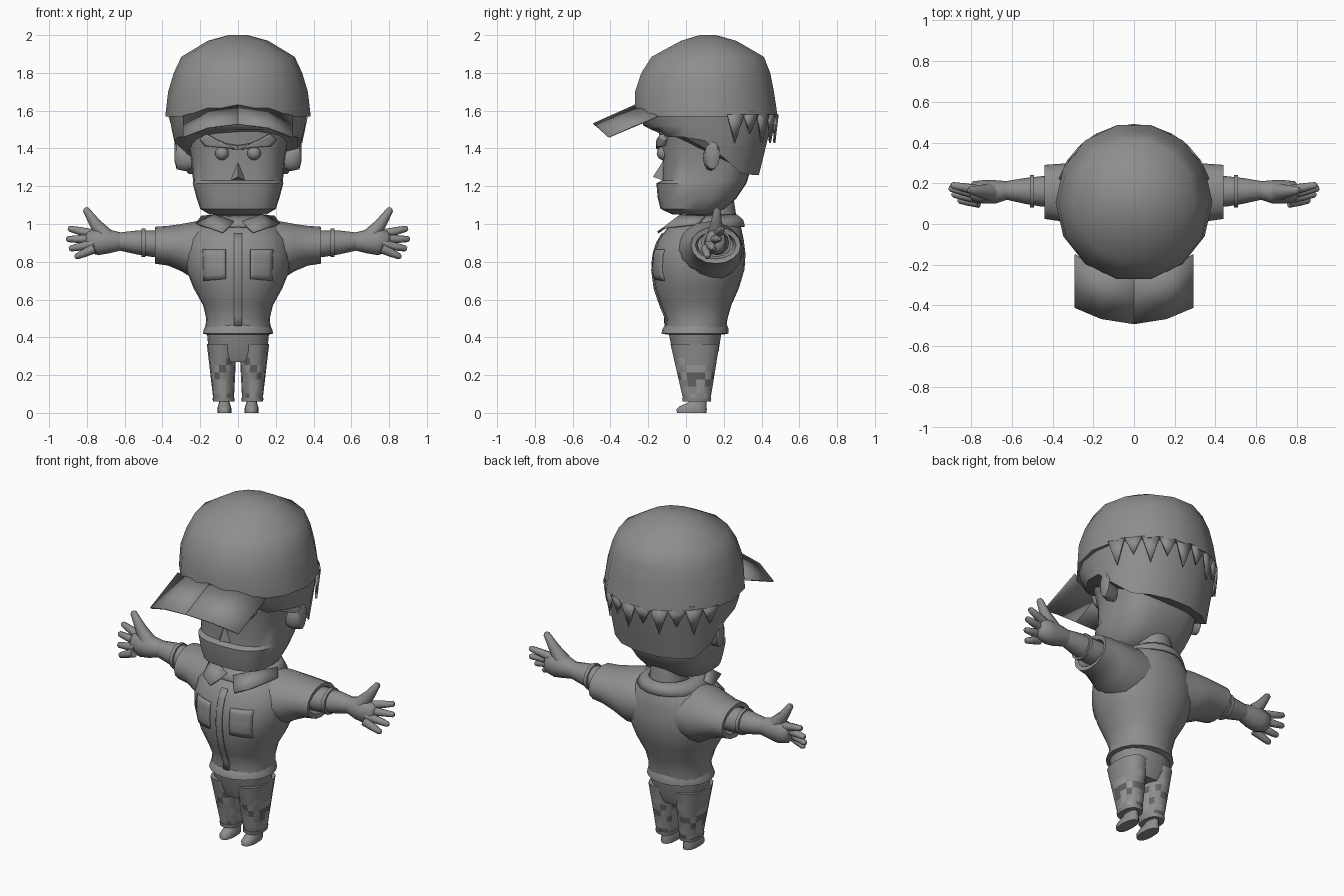
import bpy, bmesh, math, random
from mathutils import Vector
from mathutils.bvhtree import BVHTree

random.seed(4)
cube = bpy.data.objects.get("Cube")
if cube:
    bpy.data.objects.remove(cube, do_unlink=True)


def material(name, value):
    mat = bpy.data.materials.new(name)
    mat.use_nodes = True
    colour = (value, value, value, 1)
    mat.diffuse_color = colour
    mat.node_tree.nodes["Principled BSDF"].inputs["Base Color"].default_value = colour
    return mat


grey = material("plain grey", 0.27)
light = material("light grey patch", 0.33)
dark = material("dark grey patch", 0.13)


def finish(name, bm, mirror=False, angle=50, thick=0):
    """Turn a bmesh into a shaded object, optionally mirrored or thickened."""
    bmesh.ops.recalc_face_normals(bm, faces=bm.faces)
    mesh = bpy.data.meshes.new(name)
    bm.to_mesh(mesh)
    bm.free()
    obj = bpy.data.objects.new(name, mesh)
    bpy.context.collection.objects.link(obj)
    mesh.materials.append(grey)
    bpy.ops.object.select_all(action="DESELECT")
    obj.select_set(True)
    bpy.context.view_layer.objects.active = obj
    bpy.ops.object.shade_smooth_by_angle(angle=math.radians(angle))
    if thick:
        mod = obj.modifiers.new("thickness", "SOLIDIFY")
        mod.thickness = thick
        mod.offset = 0
    if mirror:
        obj.modifiers.new("mirror", "MIRROR").use_clip = False
    return obj


def skin(bm, rings, closed=True, caps=(True, True)):
    """Join successive rows of points with quads."""
    rows = [[bm.verts.new(p) for p in ring] for ring in rings]
    for low, high in zip(rows, rows[1:]):
        n = len(low)
        for i in range(n if closed else n - 1):
            j = (i + 1) % n
            bm.faces.new((low[i], low[j], high[j], high[i]))
    for cap, row in zip(caps, (rows[0], rows[-1])):
        if cap and closed:
            bm.faces.new(row)
    return rows


def oval(a0, a1, b0, b1, sides, power):
    """Superellipse points inside the given extents."""
    for i in range(sides):
        t = math.tau * i / sides
        c, s = math.cos(t), math.sin(t)
        u = math.copysign(abs(c) ** (2 / power), c)
        v = math.copysign(abs(s) ** (2 / power), s)
        yield (a0 + a1 + u * (a1 - a0)) / 2, (b0 + b1 + v * (b1 - b0)) / 2


def loft(name, rings, axis="z", sides=16, power=2, shape=None, caps=(True, True), **opts):
    """Rings are (position, low, high, low, high) on the other two axes."""
    bm = bmesh.new()
    points = []
    for pos, *ext in rings:
        ring = oval(*ext, sides, power)
        points.append([(a, b, pos) if axis == "z" else (pos, a, b) for a, b in ring])
    rows = skin(bm, points, caps=caps)
    if shape:
        shape(rows)
    return finish(name, bm, **opts)


def upright(rows):
    """Centred rings from (height, half width, front, back)."""
    return [(z, -w, w, front, back) for z, w, front, back in rows]


def tube(name, points, radii, sides=8):
    """Mirrored limb-like tube that narrows to a rounded tip."""
    bm = bmesh.new()
    points = [Vector(p) for p in points]
    along = (points[-1] - points[0]).normalized()
    points.append(points[-1] + along * radii[-1] * 0.6)
    side = along.cross(Vector((0, 1, 0))).normalized()
    up = along.cross(side)
    rings = []
    for p, r in zip(points, [*radii, radii[-1] * 0.5]):
        angles = [math.tau * i / sides for i in range(sides)]
        rings.append([p + r * (math.cos(t) * side + math.sin(t) * up) for t in angles])
    skin(bm, rings)
    return finish(name, bm, mirror=True)


def plate(name, target, outline, steps=6, lift=0.003, thick=0.008, mirror=True):
    """Thin plate laid on the front of target; outline is its four corners in x, z."""
    tree = BVHTree.FromPolygons([v.co for v in target.data.vertices],
                                [p.vertices for p in target.data.polygons])
    a, b, c, d = (Vector(p) for p in outline)
    bm = bmesh.new()
    rows = []
    for i in range(steps + 1):
        row = []
        for j in range(steps + 1):
            p = a.lerp(b, i / steps).lerp(d.lerp(c, i / steps), j / steps)
            hit = tree.ray_cast(Vector((p.x, -1, p.y)), Vector((0, 1, 0)))[0]
            row.append((p.x, (hit.y if hit else 0) - lift, p.y))
        rows.append(row)
    skin(bm, rows, closed=False)
    return finish(name, bm, mirror=mirror, thick=thick)


# Head with a heavy jaw, and neck
head = loft("head", upright([
    (1.05, .15, -.07, .14), (1.08, .2, -.135, .21), (1.14, .22, -.15, .27),
    (1.215, .24, -.157, .32), (1.23, .238, -.128, .325), (1.35, .25, -.125, .36),
    (1.45, .27, -.14, .4), (1.58, .3, -.15, .42)]), sides=24, power=2.8, angle=40)
loft("neck", upright([(.95, .11, .05, .28), (1.15, .1, .06, .25)]))

# Cap dome and brim
loft("cap_dome", upright([
    (1.57, .385, -.28, .495), (1.7, .37, -.28, .475), (1.8, .34, -.245, .455),
    (1.885, .3, -.19, .42), (1.97, .16, -.03, .27), (2, .05, .07, .16)]), sides=14)
bm = bmesh.new()
brim_back = [(0, -.265, 1.63), (.16, -.235, 1.61), (.29, -.15, 1.57)]
brim_front = [(0, -.49, 1.53), (.16, -.465, 1.51), (.29, -.41, 1.46)]
skin(bm, [brim_back, brim_front], closed=False)
finish("cap_brim", bm, mirror=True, thick=.008)


# Hair: shell sloping down to the nape, with tufts behind
def slope_hair(rows):
    for v in rows[0]:
        fall = min(max((v.co.y - .08) / .22, 0), 1)
        v.co.z = 1.46 - .2 * fall
        if v.co.y < -.1:
            v.co.z = 1.5


loft("hair", upright([(1.4, .335, -.19, .39), (1.52, .355, -.23, .455),
                      (1.6, .365, -.25, .47)]), sides=18, power=2.2, shape=slope_hair)
bm = bmesh.new()
count = 10
for i in range(count):
    spots = []
    for step, reach, z in ((0, .385, 1.58), (1, .385, 1.58), (.5, .37, 1.43 + .05 * (i % 2))):
        t = math.pi * (.1 + .8 * (i + step) / count)
        spots.append(bm.verts.new((reach * math.cos(t), .1 + reach * math.sin(t), z)))
    bm.faces.new(spots)
finish("hair_tufts", bm, thick=.012)

# Ears
loft("ear", [(.23, .1, .15, 1.3, 1.38), (.28, .09, .17, 1.28, 1.42),
             (.325, .1, .18, 1.29, 1.445), (.335, .12, .17, 1.33, 1.43)],
     axis="x", sides=12, mirror=True)

# Eyes, frowning brows, nose and mouth
bm = bmesh.new()
bmesh.ops.create_uvsphere(bm, u_segments=14, v_segments=8, radius=.037)
bmesh.ops.translate(bm, verts=bm.verts, vec=(.085, -.118, 1.375))
finish("eye", bm, mirror=True)
plate("eyebrow", head, [(.015, 1.4), (.17, 1.415), (.195, 1.45), (.17, 1.475)],
      lift=.012, thick=.03)
plate("brow_bridge", head, [(.0, 1.395), (.06, 1.4), (.06, 1.425), (.0, 1.415)],
      lift=.01, thick=.025)
bm = bmesh.new()
tip = bm.verts.new((0, -.175, 1.25))
base = [bm.verts.new(p) for p in ((-.042, -.12, 1.23), (.042, -.12, 1.23), (0, -.12, 1.335))]
for i in range(3):
    bm.faces.new((base[i], base[(i + 1) % 3], tip))
finish("nose", bm, angle=20)

# Shirt body and hem
shirt = loft("shirt", upright([
    (.43, .175, -.11, .21), (.5, .168, -.105, .22), (.57, .185, -.135, .24),
    (.66, .235, -.165, .28), (.76, .275, -.178, .31), (.84, .28, -.172, .315),
    (.92, .265, -.145, .305), (.99, .21, -.09, .29), (1.02, .13, .0, .27)]),
    sides=24, power=2.2)
loft("shirt_hem", upright([(.415, .165, -.1, .2), (.42, .187, -.13, .225),
                           (.445, .18, -.125, .225), (.47, .168, -.105, .215)]), sides=20)

# Short sleeves, with the cuff turned inwards
loft("sleeve", [(.1, -.06, .29, .7, 1.01), (.22, -.05, .3, .7, 1.015),
                (.3, -.015, .3, .75, 1.0), (.37, .015, .295, .78, .99),
                (.44, .025, .29, .79, .985), (.435, .05, .265, .815, .96),
                (.39, .06, .25, .83, .95)], axis="x", mirror=True)

# Collar: standing band with two folded points
loft("collar_band", upright([(.985, .2, -.1, .31), (1.02, .165, -.06, .3),
                             (1.045, .12, .0, .27)]), sides=18, caps=(False, False), thick=.012)
bm = bmesh.new()
skin(bm, [[(.02, -.07, 1.01), (.12, -.03, 1.045), (.19, .1, 1.04)],
          [(.08, -.15, .955), (.15, -.115, .98), (.22, .06, 1.0)]], closed=False)
finish("collar_flap", bm, mirror=True, thick=.012)

# Chest pockets and button strip
plate("pocket", shirt, [(.065, .71), (.18, .7), (.185, .865), (.065, .865)])
plate("button_strip", shirt, [(-.02, .46), (.02, .46), (.02, .95), (-.02, .95)],
      steps=10, mirror=False)

# Forearm and palm
loft("forearm", [(.3, .08, .23, .83, .96), (.45, .085, .235, .825, .965),
                 (.54, .1, .225, .84, .965), (.63, .12, .21, .86, .955)],
     axis="x", sides=12, mirror=True)
loft("arm_band", [(.49, .08, .24, .825, .975), (.51, .08, .24, .825, .975)],
     axis="x", sides=12, mirror=True)
loft("palm", [(.62, .12, .21, .86, .955), (.68, .1, .215, .845, .97),
              (.74, .1, .215, .835, .975), (.79, .11, .21, .85, .965),
              (.805, .13, .19, .87, .95)], axis="x", sides=12, mirror=True)

# Four fanned fingers and a raised thumb
for i, (reach, height, depth) in enumerate([(.89, .975, .19), (.9, .92, .175),
                                            (.885, .87, .145), (.855, .828, .115)]):
    root = Vector((.76, .135 + .02 * (1.5 - i), .945 - .025 * i))
    end = Vector((reach, depth, height))
    tube(f"finger_{i + 1}", [root, root.lerp(end, .6), end], (.026, .021, .016))
tube("thumb", [(.69, .155, .92), (.755, .16, 1.0), (.805, .165, 1.075)], (.05, .031, .018))

# Trousers: hips and two patchwork legs
loft("hips", upright([(.27, .13, -.05, .15), (.33, .155, -.075, .175),
                      (.43, .165, -.095, .19)]), sides=18, power=2.4)
leg_rings = []
layers = 8
for i in range(layers + 1):
    t = i / layers
    leg_rings.append((.065 + .3 * t, .022 - .015 * t, .13 + .035 * t,
                      -.015 - .07 * t, .13 + .05 * t))
leg = loft("trouser_leg", leg_rings, sides=14, power=2.4, mirror=True)
leg.data.materials.append(light)
leg.data.materials.append(dark)
for face in leg.data.polygons:
    if face.center.z < .3:
        face.material_index = random.choice((0, 0, 1, 2))
loft("trouser_cuff", [(.06, .02, .132, -.02, .133), (.08, .018, .136, -.022, .136)],
     sides=14, power=2.4, mirror=True)

# Shoes
loft("shoe", [(0, .035, .108, -.05, .11), (.02, .034, .11, -.052, .112),
              (.035, .038, .106, -.035, .11), (.055, .045, .1, .01, .11),
              (.085, .045, .1, .02, .11)], sides=14, power=2.4, mirror=True)
